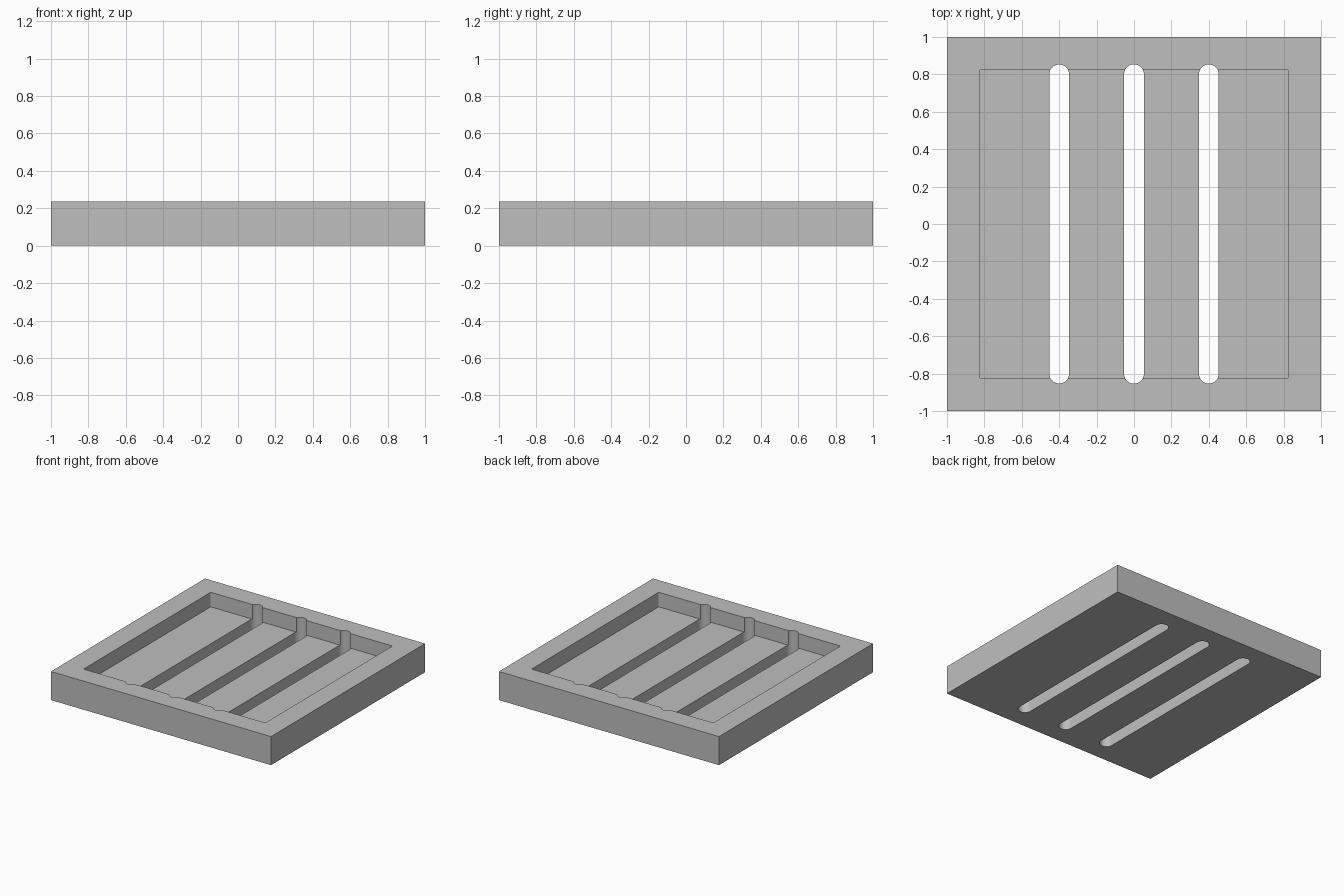
import bpy
import bmesh
import math

if "Cube" in bpy.data.objects:
    bpy.data.objects.remove(bpy.data.objects["Cube"])

HEIGHT, FLOOR = 0.235, 0.115

grey = bpy.data.materials.new("light_grey")
grey.diffuse_color = (0.52, 0.52, 0.52, 1)
grey.use_nodes = True
grey.node_tree.nodes["Principled BSDF"].inputs["Base Color"].default_value = grey.diffuse_color


def rounded_prism(name, hx, hy, r, z0, z1, seg):
    """Upright prism with a rounded rectangle outline."""
    bm = bmesh.new()
    pts = []
    for k, (sx, sy) in enumerate([(1, 1), (-1, 1), (-1, -1), (1, -1)]):
        for i in range(seg + 1):
            a = math.pi / 2 * (k + i / seg)
            pts.append((sx * (hx - r) + r * math.cos(a),
                        sy * (hy - r) + r * math.sin(a), z0))
    face = bm.faces.new([bm.verts.new(p) for p in pts])
    top = bmesh.ops.extrude_face_region(bm, geom=[face])["geom"]
    bmesh.ops.translate(bm, vec=(0, 0, z1 - z0),
                        verts=[g for g in top if isinstance(g, bmesh.types.BMVert)])
    bmesh.ops.remove_doubles(bm, verts=bm.verts[:], dist=1e-5)
    bmesh.ops.recalc_face_normals(bm, faces=bm.faces[:])
    mesh = bpy.data.meshes.new(name)
    bm.to_mesh(mesh)
    bm.free()
    mesh.materials.append(grey)
    obj = bpy.data.objects.new(name, mesh)
    bpy.context.collection.objects.link(obj)
    return obj


# Square block
bpy.ops.mesh.primitive_cube_add(size=1, location=(0, 0, HEIGHT / 2))
tray = bpy.context.object
tray.name = "slotted_tray"
tray.scale = (2, 2, HEIGHT)
bpy.ops.object.transform_apply(location=True, scale=True)
tray.data.materials.append(grey)

# Shallow recess and three through slots
cutters = [rounded_prism("recess_cutter", 0.826, 0.826, 0.01, FLOOR, HEIGHT + 0.1, 4)]
for x in (-0.4, 0, 0.4):
    slot = rounded_prism("slot_cutter", 0.053, 0.853, 0.053, -0.1, HEIGHT + 0.1, 10)
    slot.location.x = x
    cutters.append(slot)

bpy.context.view_layer.objects.active = tray
for c in cutters:
    mod = tray.modifiers.new("cut", 'BOOLEAN')
    mod.operation = 'DIFFERENCE'
    mod.solver = 'EXACT'
    mod.object = c
    bpy.ops.object.modifier_apply(modifier=mod.name)
for c in cutters:
    bpy.data.objects.remove(c, do_unlink=True)

# Smooth slot ends, crisp edges
bpy.ops.object.select_all(action='DESELECT')
tray.select_set(True)
bpy.ops.object.shade_smooth_by_angle(angle=math.radians(30))
